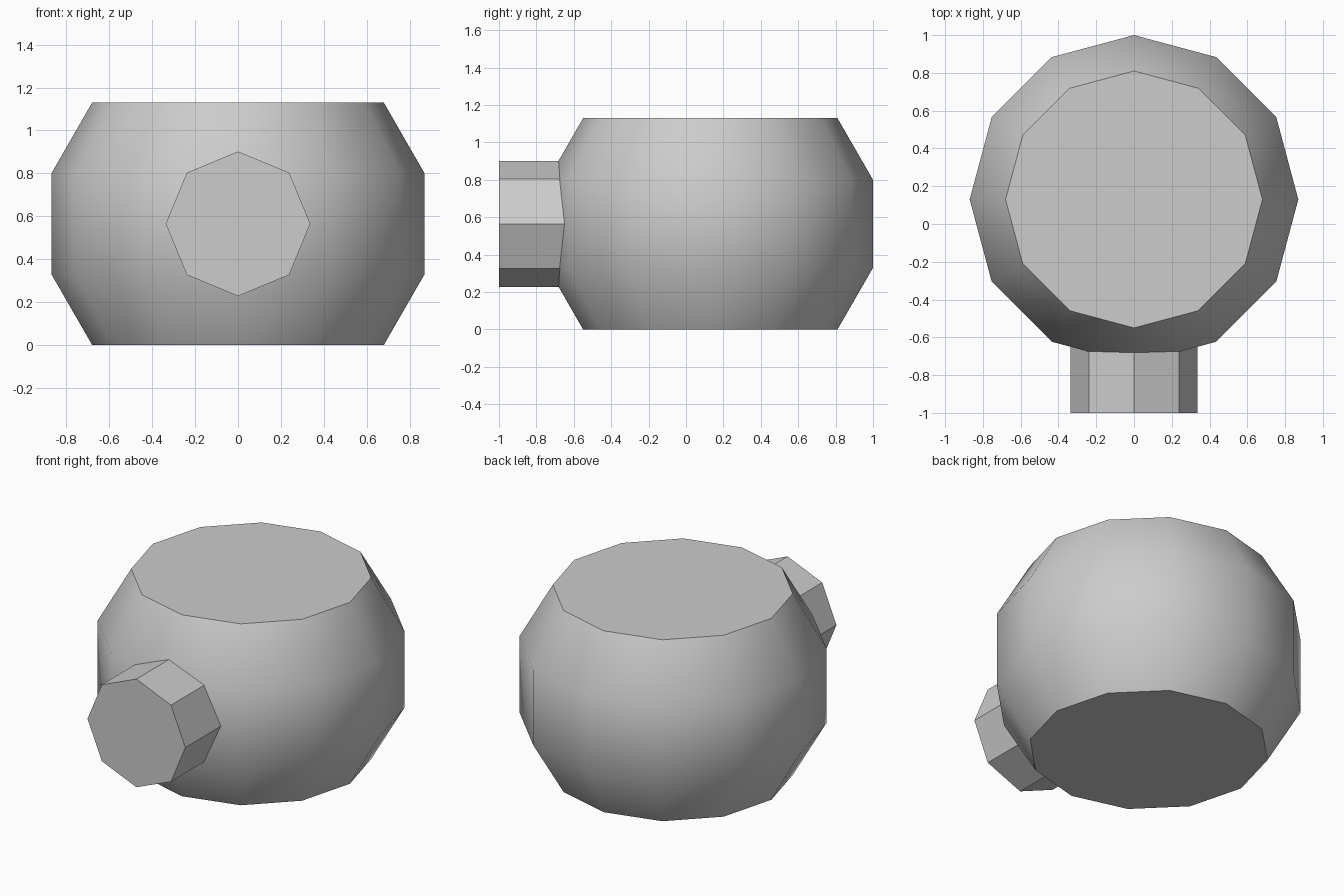
import bpy, bmesh
from math import cos, sin, pi, radians
from mathutils import Vector

cube = bpy.data.objects.get("Cube")
if cube:
    bpy.data.objects.remove(cube, do_unlink=True)

grey = bpy.data.materials.new("light_grey")
grey.use_nodes = True
colour = (0.604, 0.604, 0.604, 1)
grey.diffuse_color = colour
grey.node_tree.nodes["Principled BSDF"].inputs["Base Color"].default_value = colour


def loft(name, sides, profile, centre, axis, side, other):
    """Stack regular rings of (radius, distance along axis) and cap both ends."""
    bm = bmesh.new()
    rings = []
    for radius, along in profile:
        ring = []
        for i in range(sides):
            a = 2 * pi * i / sides
            point = centre + axis * along + (side * cos(a) + other * sin(a)) * radius
            ring.append(bm.verts.new(point))
        rings.append(ring)
    for low, high in zip(rings, rings[1:]):
        for i in range(sides):
            j = (i + 1) % sides
            bm.faces.new((low[i], low[j], high[j], high[i]))
    bm.faces.new(rings[0])
    bm.faces.new(rings[-1])
    bmesh.ops.recalc_face_normals(bm, faces=bm.faces)
    mesh = bpy.data.meshes.new(name)
    bm.to_mesh(mesh)
    bm.free()
    mesh.materials.append(grey)
    obj = bpy.data.objects.new(name, mesh)
    bpy.context.collection.objects.link(obj)
    return obj


X, Y, Z = Vector((1, 0, 0)), Vector((0, 1, 0)), Vector((0, 0, 1))

# Twelve-sided barrel body with sloped shoulders
body = loft("body", 12, [(0.68, 0), (0.87, 0.33), (0.87, 0.80), (0.68, 1.13)],
            Vector((0, 0.13, 0)), Z, X, Y)
bpy.ops.object.select_all(action="DESELECT")
body.select_set(True)
bpy.context.view_layer.objects.active = body
bpy.ops.object.shade_smooth_by_angle(angle=radians(30))

# Eight-sided spout running from the front into the body
loft("front_spout", 8, [(0.337, 0), (0.337, 0.5)],
     Vector((0, -1, 0.565)), Y, X, Z)
